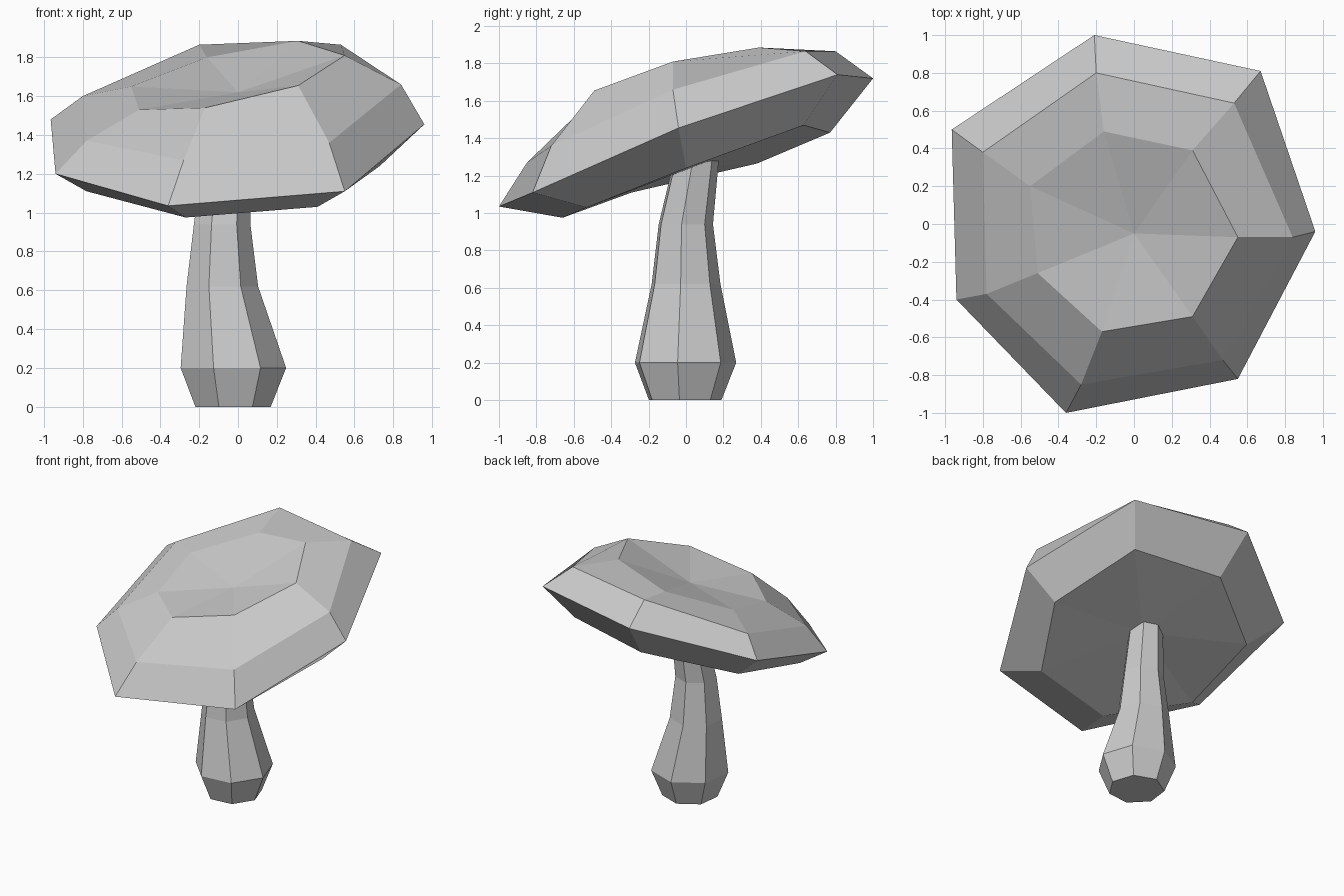
import bpy
import bmesh
from math import cos, sin, radians

cube = bpy.data.objects.get("Cube")
if cube:
    bpy.data.objects.remove(cube, do_unlink=True)

SIDES = 7
START_ANGLE = 250


def make_material(name, colour):
    material = bpy.data.materials.new(name)
    material.use_nodes = True
    material.diffuse_color = colour
    material.node_tree.nodes["Principled BSDF"].inputs["Base Color"].default_value = colour
    return material


def loft(name, rings, material, start_tip=None, end_tip=None):
    """Bridge a stack of seven-sided rings and close both ends flat or with a tip."""
    mesh = bpy.data.meshes.new(name)
    bm = bmesh.new()
    loops = [[bm.verts.new(point) for point in ring] for ring in rings]
    for lower, upper in zip(loops, loops[1:]):
        for i in range(SIDES):
            j = (i + 1) % SIDES
            bm.faces.new((lower[i], lower[j], upper[j], upper[i]))
    for ring, tip in ((loops[0], start_tip), (loops[-1], end_tip)):
        if tip is None:
            bm.faces.new(ring)
            continue
        centre = bm.verts.new(tip)
        for i in range(SIDES):
            bm.faces.new((ring[i], ring[(i + 1) % SIDES], centre))
    bmesh.ops.recalc_face_normals(bm, faces=bm.faces[:])
    bm.to_mesh(mesh)
    bm.free()
    mesh.materials.append(material)
    obj = bpy.data.objects.new(name, mesh)
    bpy.context.collection.objects.link(obj)
    return obj


def regular_ring(x, y, z, radius):
    angles = [radians(START_ANGLE + i * 360 / SIDES) for i in range(SIDES)]
    return [(x + radius * cos(a), y + radius * sin(a), z) for a in angles]


grey = make_material("plain_grey", (0.6, 0.6, 0.6, 1))

# Bulbous stem, leaning slightly as it rises into the cap
stem_profile = [
    (-0.03, -0.01, 0, 0.2),
    (-0.03, -0.01, 0.2, 0.28),
    (-0.085, -0.005, 0.62, 0.19),
    (-0.085, -0.005, 0.94, 0.15),
    (-0.06, 0.06, 1.33, 0.12),
]
loft("stem", [regular_ring(*level) for level in stem_profile], grey)

# Tilted, irregular cap: underside, rim, shoulder and crown rings
underside = [(-0.15, 0.77, 1.43), (0.52, 0.63, 1.47), (0.73, 0, 1.24), (0.41, -0.53, 1.03),
             (-0.27, -0.66, 0.975), (-0.78, -0.29, 1.11), (-0.72, 0.38, 1.265)]
rim = [(-0.21, 1, 1.72), (0.67, 0.81, 1.74), (0.96, -0.04, 1.455), (0.55, -0.82, 1.11),
       (-0.36, -1, 1.035), (-0.94, -0.4, 1.2), (-0.965, 0.5, 1.48)]
shoulder = [(-0.2, 0.8, 1.865), (0.53, 0.64, 1.865), (0.84, -0.07, 1.66), (0.47, -0.72, 1.36),
            (-0.28, -0.85, 1.27), (-0.78, -0.37, 1.37), (-0.8, 0.38, 1.6)]
crown = [(-0.16, 0.49, 1.8), (0.31, 0.39, 1.885), (0.55, -0.07, 1.81), (0.31, -0.49, 1.655),
         (-0.17, -0.57, 1.54), (-0.51, -0.26, 1.53), (-0.55, 0.2, 1.65)]
loft("cap", [underside, rim, shoulder, crown], grey,
     start_tip=(-0.03, 0.05, 1.25), end_tip=(0, -0.05, 1.62))
